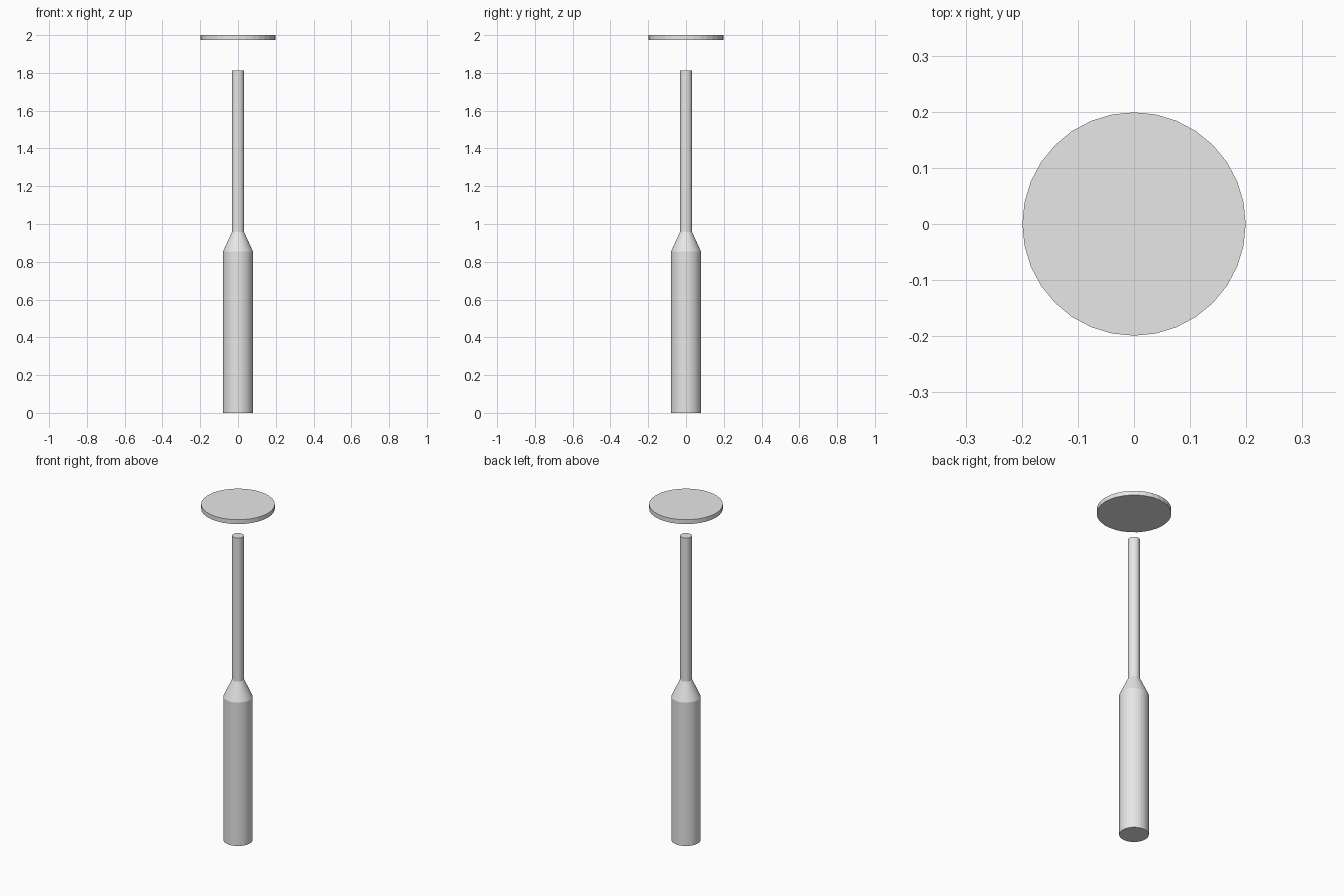
import bpy, bmesh
from math import cos, sin, tau

SIDES = 32

cube = bpy.data.objects.get("Cube")
if cube:
    bpy.data.objects.remove(cube, do_unlink=True)

grey = bpy.data.materials.new("light_grey")
grey.use_nodes = True
colour = (0.8, 0.8, 0.8, 1)
grey.diffuse_color = colour
grey.node_tree.nodes["Principled BSDF"].inputs["Base Color"].default_value = colour


def turned_part(name, profile):
    """Turn (radius, height) points around z and cap both ends."""
    bm = bmesh.new()
    rings = [[bm.verts.new((r * sin(tau * i / SIDES), r * cos(tau * i / SIDES), z))
              for i in range(SIDES)] for r, z in profile]
    for low, high in zip(rings, rings[1:]):
        for i in range(SIDES):
            j = (i + 1) % SIDES
            bm.faces.new((low[i], low[j], high[j], high[i]))
    bm.faces.new(rings[0])
    bm.faces.new(rings[-1])
    bmesh.ops.recalc_face_normals(bm, faces=bm.faces)
    mesh = bpy.data.meshes.new(name)
    bm.to_mesh(mesh)
    bm.free()
    mesh.materials.append(grey)
    obj = bpy.data.objects.new(name, mesh)
    bpy.context.collection.objects.link(obj)
    return obj


# Thick grip, tapered shoulder and thin rod in one turned piece
turned_part("handle_and_rod", [(0.079, 0), (0.079, 0.855), (0.032, 0.958), (0.032, 1.813)])

# Separate flat disc floating above the rod
turned_part("top_disc", [(0.199, 1.974), (0.199, 2.0)])
